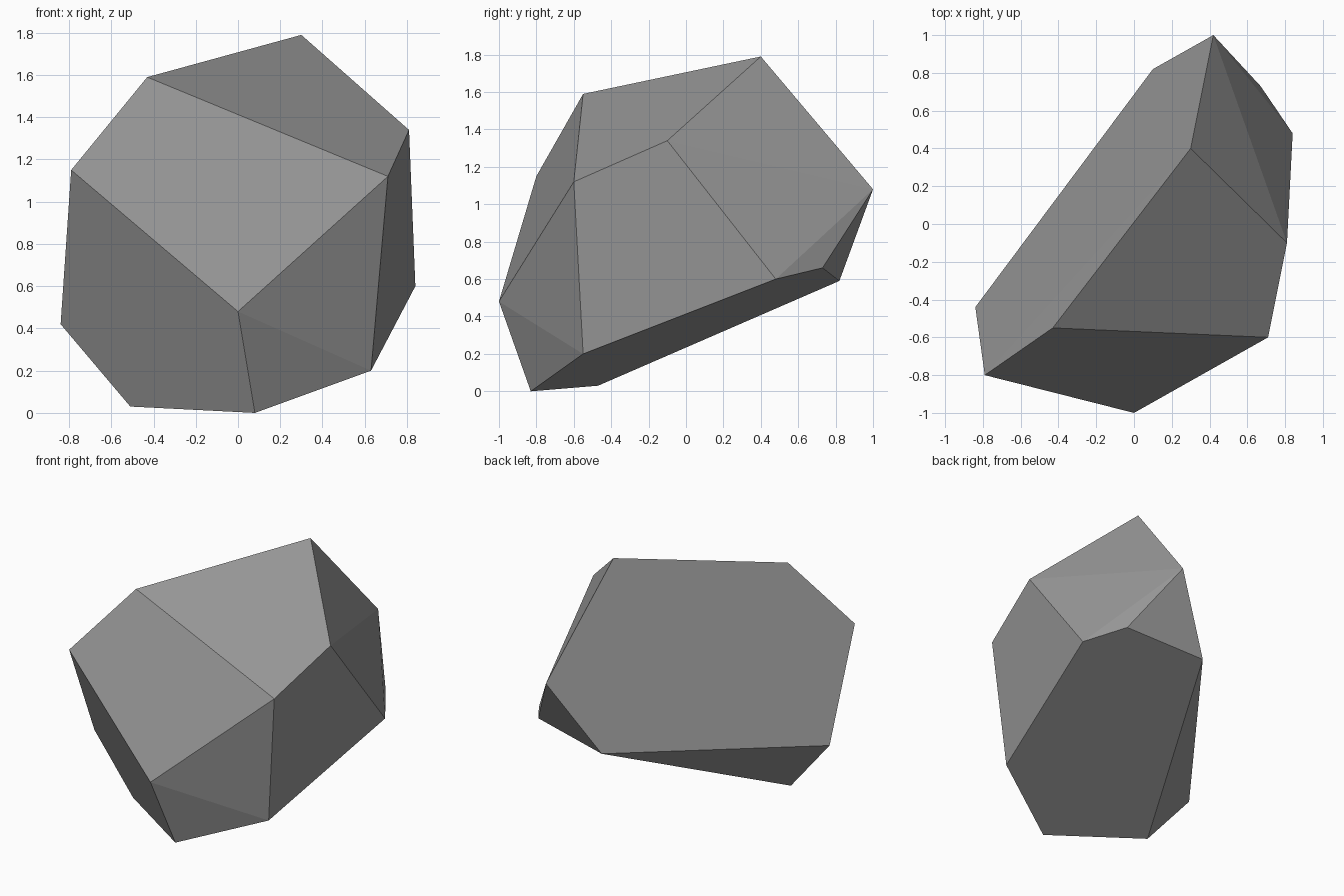
import bpy, bmesh

cube = bpy.data.objects.get("Cube")
if cube:
    bpy.data.objects.remove(cube, do_unlink=True)

# Stone grey
stone = bpy.data.materials.new("stone_grey")
stone.use_nodes = True
grey = (0.31, 0.31, 0.31, 1)
stone.diffuse_color = grey
stone.node_tree.nodes["Principled BSDF"].inputs["Base Color"].default_value = grey

# Corners of the faceted boulder
crown = [(0.30, 0.40, 1.79), (-0.43, -0.55, 1.59), (0.81, -0.10, 1.34)]
front = [(0.71, -0.60, 1.12), (-0.79, -0.80, 1.15), (0.0, -1.0, 0.48)]
base = [(-0.84, -0.44, 0.42), (-0.51, -0.47, 0.03), (0.08, -0.83, 0.0), (0.63, -0.55, 0.20)]
back = [(0.84, 0.48, 0.60), (0.42, 1.0, 1.08), (0.67, 0.73, 0.66), (0.10, 0.82, 0.59)]

# Wrap the corners in a convex shell and merge nearly flat triangles
bm = bmesh.new()
for corner in crown + front + base + back:
    bm.verts.new(corner)
bmesh.ops.convex_hull(bm, input=bm.verts[:])
bmesh.ops.dissolve_limit(bm, angle_limit=0.02, verts=bm.verts[:], edges=bm.edges[:])
bmesh.ops.recalc_face_normals(bm, faces=bm.faces[:])

mesh = bpy.data.meshes.new("boulder")
bm.to_mesh(mesh)
bm.free()
mesh.materials.append(stone)
boulder = bpy.data.objects.new("boulder", mesh)
bpy.context.collection.objects.link(boulder)
